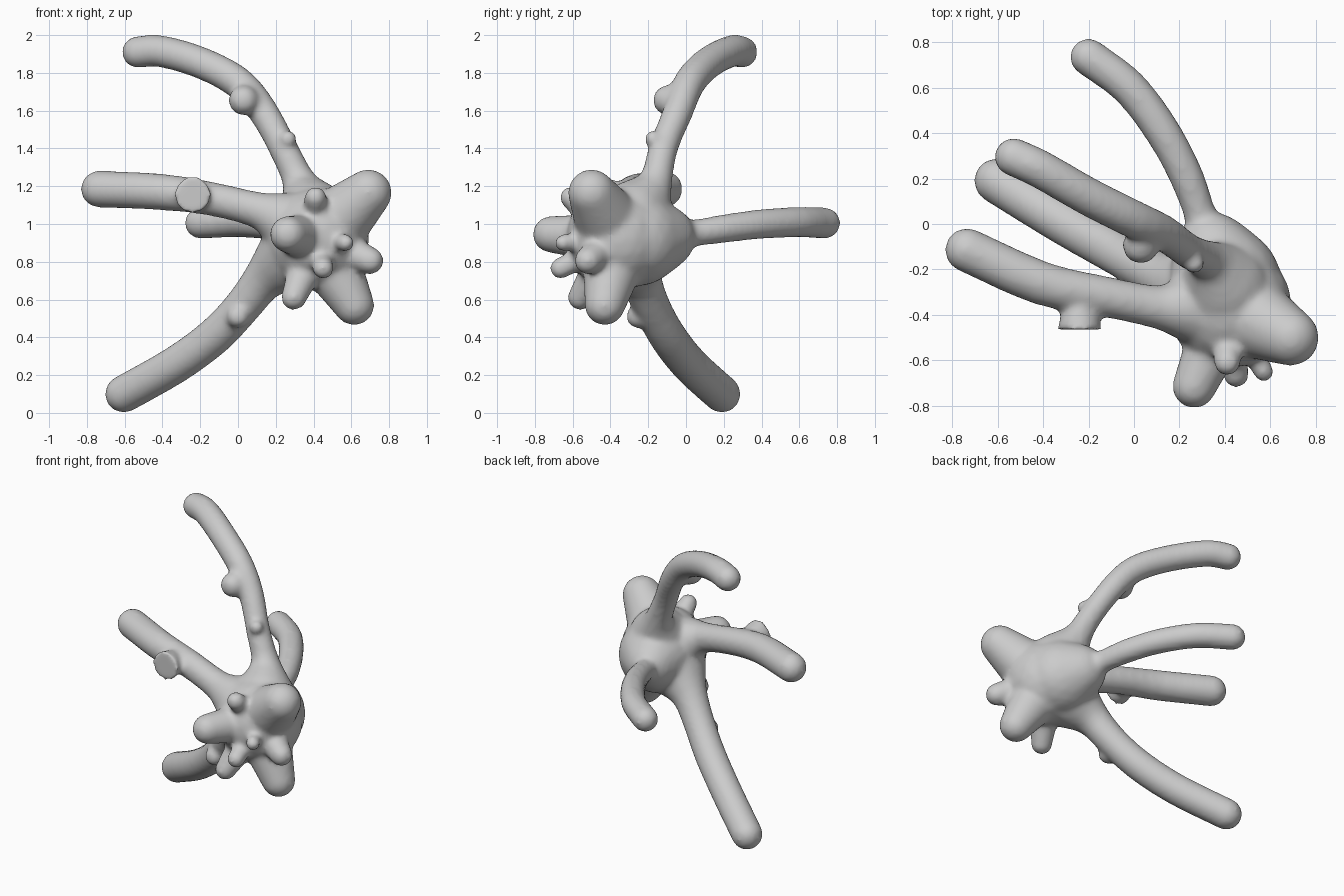
import bpy, bmesh
from mathutils import Vector, Matrix

bm = bmesh.new()

# unit sphere directions used by every rounded part
tmp = bmesh.new()
bmesh.ops.create_icosphere(tmp, subdivisions=3, radius=1.0)
UNIT = [v.co.copy() for v in tmp.verts]
tmp.free()


def capsule(a, ra, b, rb):
    """Convex hull of two spheres."""
    new = [bm.verts.new(Vector(c) + d * r) for c, r in ((a, ra), (b, rb)) for d in UNIT]
    bmesh.ops.convex_hull(bm, input=new)
    for v in [v for v in bm.verts if not v.link_faces]:
        bm.verts.remove(v)


def ball(c, r):
    bmesh.ops.create_icosphere(bm, subdivisions=3, radius=r, matrix=Matrix.Translation(c))


def limb(pts, steps=3):
    """Tapered tentacle along a Catmull-Rom path of (x, y, z, radius)."""
    p = [Vector(q) for q in pts]
    p = [p[0] * 2 - p[1]] + p + [p[-1] * 2 - p[-2]]
    path = []
    for i in range(1, len(p) - 2):
        a, b, c, d = p[i - 1:i + 3]
        for s in range(steps):
            t = s / steps
            path.append(0.5 * (2 * b + (c - a) * t + (2 * a - 5 * b + 4 * c - d) * t**2
                               + (3 * b - a - 3 * c + d) * t**3))
    path.append(p[-2])
    for a, b in zip(path, path[1:]):
        capsule(a[:3], a[3], b[:3], b[3])


# round core
core = Vector((0.42, -0.36, 0.92))
ball(core, 0.275)

# bumps on the core: x, y, z, radius, root radius
for x, y, z, r, root in [
        (0.69, -0.50, 1.165, 0.125, 0.21), (0.265, -0.715, 0.945, 0.097, 0.14),
        (0.615, -0.43, 0.57, 0.107, 0.19), (0.70, -0.52, 0.805, 0.072, 0.12),
        (0.295, -0.56, 0.61, 0.067, 0.12), (0.45, -0.665, 0.765, 0.057, 0.06),
        (0.57, -0.65, 0.90, 0.046, 0.05), (0.41, -0.61, 1.14, 0.059, 0.08)]:
    capsule(core, root, (x, y, z), r)

# four tentacles
limb([(-0.53, 0.295, 1.91, 0.085), (-0.41, 0.24, 1.915, 0.085), (-0.2, 0.12, 1.855, 0.085),
      (0.0, 0.02, 1.75, 0.085), (0.13, -0.04, 1.6, 0.08), (0.24, -0.12, 1.4, 0.077),
      (0.335, -0.17, 1.2, 0.095), (0.40, -0.28, 1.03, 0.2)])
limb([(-0.735, -0.115, 1.185, 0.098), (-0.41, -0.26, 1.17, 0.097), (-0.15, -0.315, 1.135, 0.09),
      (0.1, -0.365, 1.075, 0.095), (0.22, -0.37, 1.03, 0.135), (0.38, -0.36, 0.95, 0.22)])
limb([(-0.605, 0.19, 0.1, 0.1), (-0.33, 0.02, 0.255, 0.1), (-0.12, -0.1, 0.41, 0.1),
      (0.03, -0.185, 0.57, 0.1), (0.16, -0.25, 0.73, 0.12), (0.34, -0.32, 0.87, 0.22)])
limb([(-0.2, 0.735, 1.005, 0.083), (-0.02, 0.6, 1.01, 0.081), (0.13, 0.4, 1.0, 0.079),
      (0.235, 0.2, 0.975, 0.076), (0.305, 0.0, 0.945, 0.078), (0.35, -0.12, 0.93, 0.17),
      (0.40, -0.26, 0.92, 0.25)])

# bumps on the tentacles
ball((0.03, -0.095, 1.655), 0.081)
ball((0.265, -0.175, 1.45), 0.046)
ball((0.0, -0.255, 0.51), 0.063)

# flat-ended sucker on the left tentacle, flaring toward the front
R = Matrix.Translation((-0.24, -0.39, 1.155)) @ Matrix.Rotation(1.5708, 4, 'X')
bmesh.ops.create_cone(bm, cap_ends=True, segments=16, radius1=0.06, radius2=0.1,
                      depth=0.15, matrix=R)

bmesh.ops.recalc_face_normals(bm, faces=bm.faces[:])
mesh = bpy.data.meshes.new("tentacled_body")
bm.to_mesh(mesh)
bm.free()
obj = bpy.data.objects.new("tentacled_body", mesh)
bpy.context.collection.objects.link(obj)

# fuse everything into one skin and soften the joints
rm = obj.modifiers.new("fuse", 'REMESH')
rm.mode = 'VOXEL'
rm.voxel_size = 0.016
rm.use_smooth_shade = True
sm = obj.modifiers.new("soften", 'SMOOTH')
sm.factor = 0.5
sm.iterations = 10
